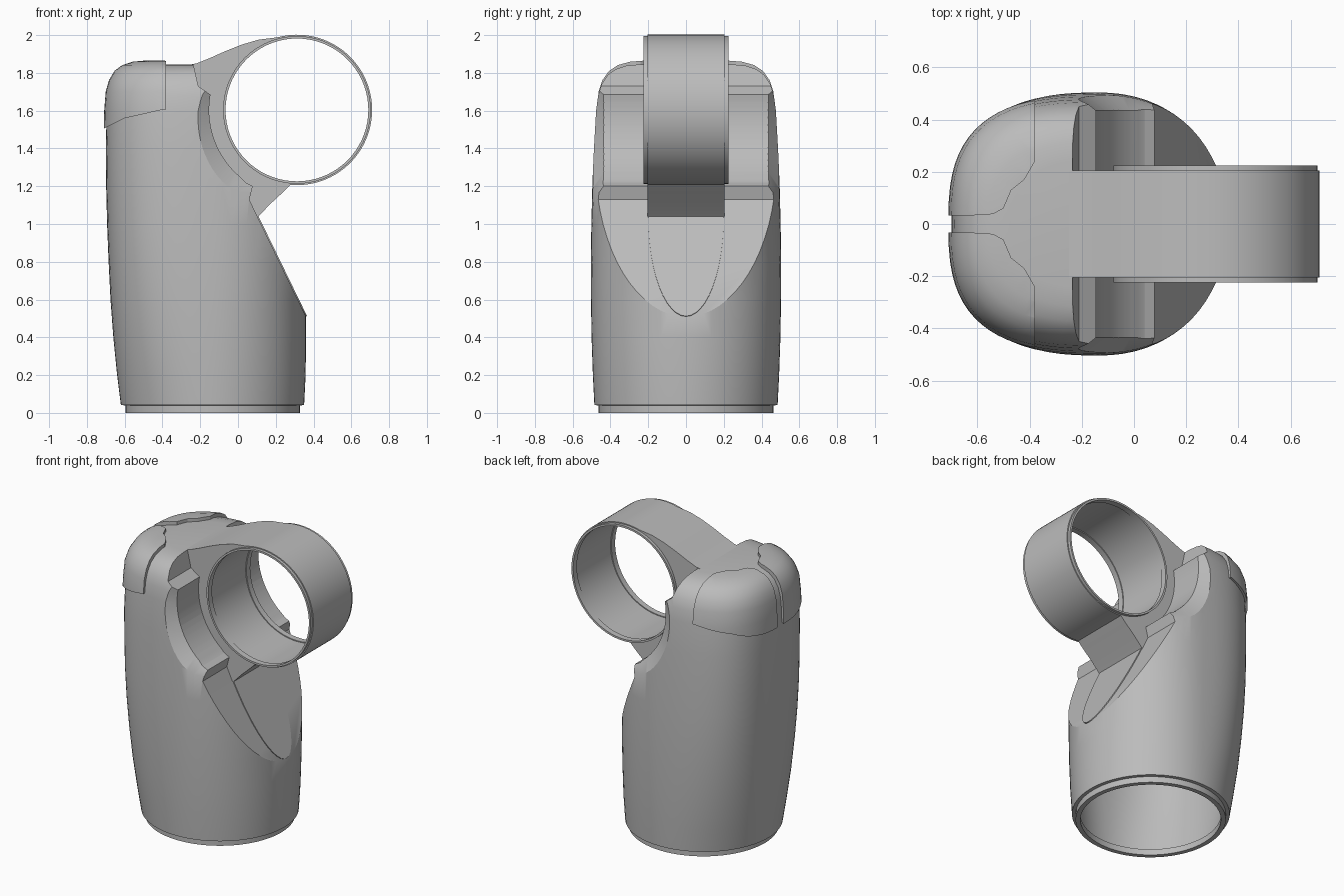
import bpy, bmesh, math
from mathutils import Vector

if "Cube" in bpy.data.objects:
    bpy.data.objects.remove(bpy.data.objects["Cube"])

grey = bpy.data.materials.new("plain_grey")
grey.use_nodes = True
grey.diffuse_color = (0.5, 0.5, 0.5, 1)
grey.node_tree.nodes["Principled BSDF"].inputs["Base Color"].default_value = (0.5, 0.5, 0.5, 1)

CX = -0.135                 # axis of the hollow body
RING = Vector((0.312, 1.604))  # ring centre in x, z

# height, reach to the left, half depth, squareness of the left side
SECTIONS = [
    (0, 0.46, 0.463, 2), (0.04, 0.46, 0.463, 2), (0.041, 0.485, 0.485, 2),
    (0.2, 0.505, 0.493, 2.12), (0.4, 0.525, 0.5, 2.3), (0.6, 0.54, 0.503, 2.45),
    (0.8, 0.55, 0.504, 2.6), (1.0, 0.558, 0.501, 2.7), (1.2, 0.563, 0.496, 2.75),
    (1.4, 0.565, 0.488, 2.8), (1.6, 0.56, 0.477, 2.8), (1.68, 0.552, 0.466, 2.8),
    (1.74, 0.535, 0.448, 2.75), (1.79, 0.505, 0.415, 2.7), (1.82, 0.465, 0.375, 2.6),
    (1.838, 0.41, 0.32, 2.5), (1.845, 0.34, 0.25, 2.4),
]


def finish(bm, name):
    bmesh.ops.recalc_face_normals(bm, faces=bm.faces)
    mesh = bpy.data.meshes.new(name)
    bm.to_mesh(mesh)
    bm.free()
    mesh.materials.append(grey)
    obj = bpy.data.objects.new(name, mesh)
    bpy.context.collection.objects.link(obj)
    return obj


def skin(rings, name):
    """Closed surface through a row of point rings."""
    bm = bmesh.new()
    rows = [[bm.verts.new(p) for p in ring] for ring in rings]
    for a, b in zip(rows, rows[1:]):
        for i in range(len(a)):
            j = (i + 1) % len(a)
            bm.faces.new((a[i], a[j], b[j], b[i]))
    bm.faces.new(rows[0])
    bm.faces.new(rows[-1])
    return finish(bm, name)


def loft(name, grow=0.0, sides=72):
    """Body shape, grown outward or shrunk inward."""
    rings = []
    for z, left, depth, n in SECTIONS:
        if z > 1.6:
            z += grow * 1.5
        elif z == 0 and grow < 0:
            z = -0.05
        ring = []
        for i in range(sides):
            a = math.tau * i / sides
            c, s = math.cos(a), math.sin(a)
            k = 2 / n if c < 0 else 2 / (2 + (n - 2) * 0.2)
            reach = left if c < 0 else min(depth, 0.495)
            x = CX + math.copysign(abs(c) ** k, c) * (reach + grow)
            y = math.copysign(abs(s) ** k, s) * (depth + grow)
            ring.append((x, y, z))
        rings.append(ring)
    return skin(rings, name)


def prism(name, points, low, high, axis="y"):
    """Extrude an outline: x,z points along y, or x,y points along z."""
    place = (lambda p, d: (p[0], d, p[1])) if axis == "y" else (lambda p, d: (p[0], p[1], d))
    return skin([[place(p, d) for p in points] for d in (low, high)], name)


def arc(radius, start, end, steps):
    out = []
    for i in range(steps + 1):
        a = math.radians(start + (end - start) * i / steps)
        out.append((RING.x + radius * math.cos(a), RING.y + radius * math.sin(a)))
    return out


def circle(radius):
    return arc(radius, 0, 355, 71)


def boolean(obj, cutter, operation="DIFFERENCE"):
    mod = obj.modifiers.new("cut", "BOOLEAN")
    mod.object, mod.operation, mod.solver = cutter, operation, "EXACT"
    bpy.context.view_layer.objects.active = obj
    bpy.ops.object.modifier_apply(modifier=mod.name)
    bpy.data.objects.remove(cutter)


def smooth(obj, angle=28):
    bpy.ops.object.select_all(action="DESELECT")
    obj.select_set(True)
    bpy.context.view_layer.objects.active = obj
    bpy.ops.object.shade_smooth_by_angle(angle=math.radians(angle))


# Side profile of the scooped face: slant, lip, cradle arc and upper step
SCOOP = [(0.5, 0.222), (0.1, 1.045), (0.06, 1.13), (0.078, 1.2), (0.04, 1.22)]
SCOOP += arc(0.465, 230, 170, 14) + [(-0.21, 1.73), (-0.235, 1.84)]


def scoop(shift=0.0):
    pts = [(x + shift, z) for x, z in SCOOP]
    pts += [(-0.24 + shift, 2.3), (1, 2.3), (1, 0.222)]
    return prism("scoop_cutter", pts, -1, 1)


# Hollow body, with the cradle edges flared on both sides
body = loft("body")
boolean(body, scoop())
for side in (-1, 1):
    flare = [[(x, y * side, z) for x, z in circle(r)] for y, r in ((0.425, 0.45), (0.53, 0.6))]
    boolean(body, skin(flare, "flare_cutter"))
cavity = loft("cavity", -0.03)
boolean(cavity, scoop(-0.05))
boolean(body, cavity)
smooth(body)

# Arm that flows from the body top into the ring
outline = [(-0.26, 1.843), (-0.22, 1.85), (-0.15, 1.878), (-0.07, 1.914), (0.02, 1.95), (0.11, 1.976)]
outline += arc(0.398, 105, -95, 56) + [(0.24, 1.17), (0.17, 1.105), (0.108, 1.04)]
outline += [(x - 0.02, z) for x, z in SCOOP[1:-1]]
arm = prism("arm_and_ring", outline, -0.205, 0.205)
boolean(arm, prism("bore", circle(0.384), -0.5, 0.5))
smooth(arm)

# Thin rims standing proud of both ring faces
for side, name in ((-1, "front_rim"), (1, "back_rim")):
    low, high = sorted((side * 0.185, side * 0.225))
    rim = prism(name, circle(0.391), low, high)
    boolean(rim, prism("rim_bore", circle(0.378), -0.5, 0.5))
    smooth(rim)

# Raised corner pads on the shoulder, split along the middle
PAD_TOP = [(-0.38, 0.7), (-0.38, 0.24), (-0.42, 0.17), (-0.47, 0.13), (-0.5, 0.06),
           (-0.54, 0.038), (-0.62, 0.033), (-0.8, 0.033), (-0.8, 0.7)]
PAD_SIDE = [(-0.8, 1.47), (-0.71, 1.505), (-0.6, 1.56), (-0.4, 1.605), (-0.3, 1.615),
            (-0.3, 2.1), (-0.8, 2.1)]
for side, name in ((-1, "front_pad"), (1, "back_pad")):
    pad = loft(name, 0.014)
    boolean(pad, prism("pad_outline", [(x, y * side) for x, y in PAD_TOP], 1.2, 2.2, "z"), "INTERSECT")
    boolean(pad, prism("pad_edge", PAD_SIDE, -1, 1), "INTERSECT")
    boolean(pad, loft("pad_core", -0.01))
    smooth(pad)

# Tongue-shaped plate lying on the slanted face
angles = [math.pi * i / 24 - math.pi / 2 for i in range(25)]
tongue = [(0.2 * math.sin(a), 0.53 * (1 - math.cos(a))) for a in angles]
layers = [[(0.36 - t * 0.486 + lift * 0.9, y, 0.51 + t + lift * 0.437) for y, t in tongue]
          for lift in (-0.002, 0.006)]
skin(layers, "tongue_plate")
